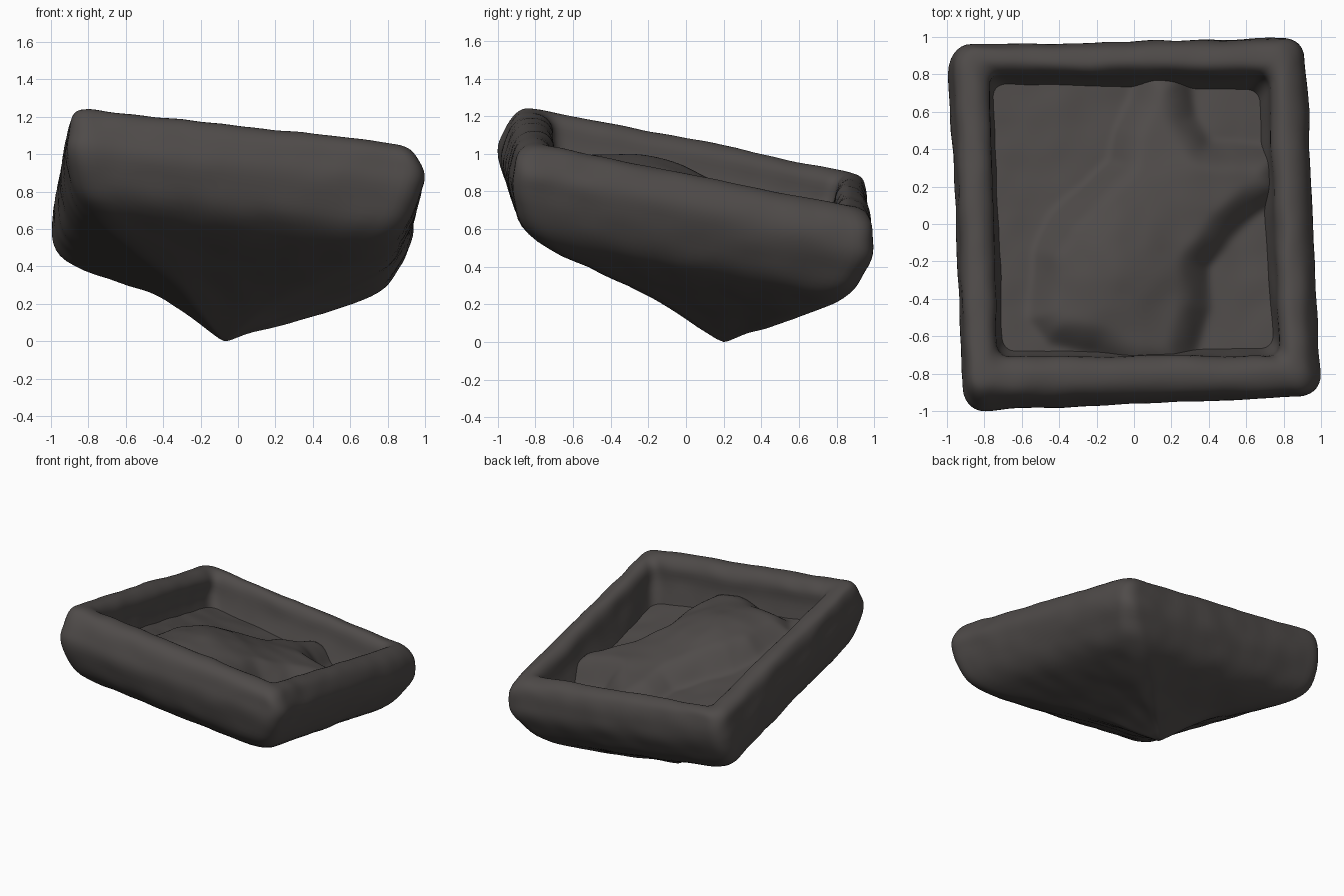
import bpy, bmesh, math
from mathutils import Vector, noise

if "Cube" in bpy.data.objects:
    bpy.data.objects.remove(bpy.data.objects["Cube"])

CLAY = bpy.data.materials.new("dark_grey_clay")
CLAY.diffuse_color = (0.078, 0.070, 0.067, 1)
CLAY.use_nodes = True
CLAY.node_tree.nodes["Principled BSDF"].inputs["Base Color"].default_value = CLAY.diffuse_color
SIDE = 40          # points per side of each ring
APEX = Vector((-0.07, 0.2, 0.0))


def plane(x, y):
    """Tilted plane that the rim lies on."""
    return 0.975 - 0.11 * x - 0.205 * y


def wobble(p, amount):
    return p + (noise.noise_vector(p * 2.3) * 0.5 + noise.noise_vector(p * 6) * 0.5) * amount


def bilinear(c, u, v):
    """u, v in -1..1; corners front-left, front-right, back-right, back-left."""
    a, b = (u + 1) / 2, (v + 1) / 2
    return (c[0] * (1 - a) + c[1] * a) * (1 - b) + (c[3] * (1 - a) + c[2] * a) * b


def ring(corners, r):
    """Rounded four-sided ring through the given corners."""
    pts = []
    for s in range(4):
        for k in range(SIDE):
            t = -math.cos(math.pi * k / SIDE) * .5 + .5 * (2 * k / SIDE - 1)
            u, v = [(t, -1), (1, t), (-t, 1), (-1, -t)][s]
            q = Vector((u, v))
            inner = Vector([max(-1 + r, min(1 - r, w)) for w in q])
            q = inner + (q - inner).normalized() * r
            pts.append(bilinear(corners, q.x, q.y))
    return pts


def tilted(h, *xy):
    return [Vector((x, y, plane(x, y) - h)) for x, y in xy]


def finish(name, bm):
    me = bpy.data.meshes.new(name)
    bm.to_mesh(me)
    bm.free()
    me.materials.append(CLAY)
    me.shade_smooth()
    ob = bpy.data.objects.new(name, me)
    bpy.context.collection.objects.link(ob)
    return ob


# tray frame: rings from the inner floor edge, over the rim, down to the point
low = [Vector(p) for p in [(-.80, -.88, .70), (.79, -.82, .52), (.72, .845, .21), (-.91, .78, .385)]]
mid = [APEX.lerp(p, .42) + Vector((0, 0, dz)) for p, dz in zip(low, (.04, .04, .0, .08))]
mid[2] = Vector((.32, .55, .09))
tip = [APEX.lerp(p, .08) for p in mid]
keys = [
    ring(tilted(.33, (-.68, -.66), (.74, -.66), (.66, .71), (-.72, .71)), .1),
    ring(tilted(.16, (-.72, -.70), (.77, -.70), (.71, .78), (-.78, .78)), .09),
    ring(tilted(.04, (-.73, -.71), (.79, -.71), (.73, .81), (-.78, .81)), .08),
    ring(tilted(-.01, (-.78, -.77), (.84, -.76), (.78, .86), (-.84, .86)), .08),
    ring(tilted(.0, (-.86, -.86), (.91, -.83), (.84, .94), (-.91, .92)), .09),
    ring(tilted(.05, (-.89, -.92), (.96, -.89), (.89, .985), (-.96, .945)), .1),
    ring(tilted(.14, (-.90, -.97), (1.0, -.91), (.91, .995), (-.98, .955)), .11),
    ring(tilted(.25, (-.91, -1.0), (.975, -.92), (.89, .99), (-.995, .935)), .12),
    ring(tilted(.40, (-.87, -.965), (.92, -.89), (.81, .92), (-1.0, .87)), .13),
    ring(low, .16),
    ring(mid, .25),
    ring(tip, .5),
]


def spline(a, b, c, d, t):
    return 0.5 * (2 * b + (c - a) * t + (2 * a - 5 * b + 4 * c - d) * t * t
                  + (3 * b - a - 3 * c + d) * t ** 3)


rows = []
for i in range(len(keys) - 1):
    k = [keys[max(0, min(len(keys) - 1, i + o))] for o in (-1, 0, 1, 2)]
    steps = 8 if i >= 9 else 4
    for s in range(steps):
        if i >= 9:   # straight flanks towards the point
            rows.append([b.lerp(c, s / steps) for b, c in zip(k[1], k[2])])
        else:
            rows.append([spline(*p, s / steps) for p in zip(*k)])
rows.append(keys[-1])

# soften the turn from the walls into the underside
for _ in range(7):
    old = rows[:]
    for i in range(30, len(rows) - 6):
        rows[i] = [(a + b * 2 + c) / 4 for a, b, c in zip(old[i - 1], old[i], old[i + 1])]

bm = bmesh.new()
n = SIDE * 4
grid = [[bm.verts.new(wobble(p, .015)) for p in row] for row in rows]
for r0, r1 in zip(grid, grid[1:]):
    for j in range(n):
        bm.faces.new((r0[j], r1[j], r1[(j + 1) % n], r0[(j + 1) % n]))
point = bm.verts.new(APEX)
for j in range(n):
    bm.faces.new((grid[-1][j], point, grid[-1][(j + 1) % n]))
finish("tray_frame", bm)

# floor panel with a raised seated animal
outline = [Vector(p) for p in [
    (-.55, -.5), (-.52, -.15), (-.43, .05), (-.25, .2), (-.11, .34), (-.08, .5), (0, .66),
    (.05, .85), (.27, .85), (.31, .58), (.40, .43), (.6, .41), (.8, .40), (.8, .16),
    (.66, .08), (.5, -.06), (.38, -.22), (.38, -.45), (.27, -.8), (0, -.8), (-.2, -.68), (-.45, -.62)]]


def depth_inside(p):
    """Signed distance to the animal outline, positive inside."""
    best, inside = 9, False
    for a, b in zip(outline, outline[1:] + outline[:1]):
        t = max(0, min(1, (p - a).dot(b - a) / (b - a).length_squared))
        best = min(best, (p - a.lerp(b, t)).length)
        if (a.y > p.y) != (b.y > p.y) and p.x < a.x + (p.y - a.y) * (b.x - a.x) / (b.y - a.y):
            inside = not inside
    return best if inside else -best


def bump(x, y, cx, cy, sx, sy, h):
    return h * math.exp(-((x - cx) / sx) ** 2 - ((y - cy) / sy) ** 2)


def relief(x, y):
    """Height over the rim plane: sunk floor, deeper on the right, plus the animal."""
    t = max(0, min(1, (depth_inside(Vector((x, y))) + .02) / .17))
    s = math.sin(t * math.pi / 2)
    floor = -.275 - .05 * x
    top = -.17 + bump(x, y, -.08, -.18, .36, .42, .13) + bump(x, y, .4, .28, .36, .22, .03)
    return floor + s * (top - floor)


bm = bmesh.new()
M = 100
corners = tilted(0, (-.74, -.72), (.80, -.72), (.74, .81), (-.79, .81))
heights = []
for i in range(M + 1):
    pts = [bilinear(corners, 2 * j / M - 1, 2 * i / M - 1) for j in range(M + 1)]
    heights.append([relief(p.x, p.y) for p in pts])
# smooth the modelled clay
for _ in range(4):
    old = [h[:] for h in heights]
    for i in range(1, M):
        for j in range(1, M):
            heights[i][j] = (old[i][j] * 2 + old[i - 1][j] + old[i + 1][j]
                             + old[i][j - 1] + old[i][j + 1]) / 6
cells = []
for i in range(M + 1):
    row = []
    for j in range(M + 1):
        p = bilinear(corners, 2 * j / M - 1, 2 * i / M - 1)
        p.z += heights[i][j]
        row.append(bm.verts.new(wobble(p, .015)))
    cells.append(row)
for i in range(M):
    for j in range(M):
        bm.faces.new((cells[i][j], cells[i][j + 1], cells[i + 1][j + 1], cells[i + 1][j]))
finish("animal_relief_floor", bm)
